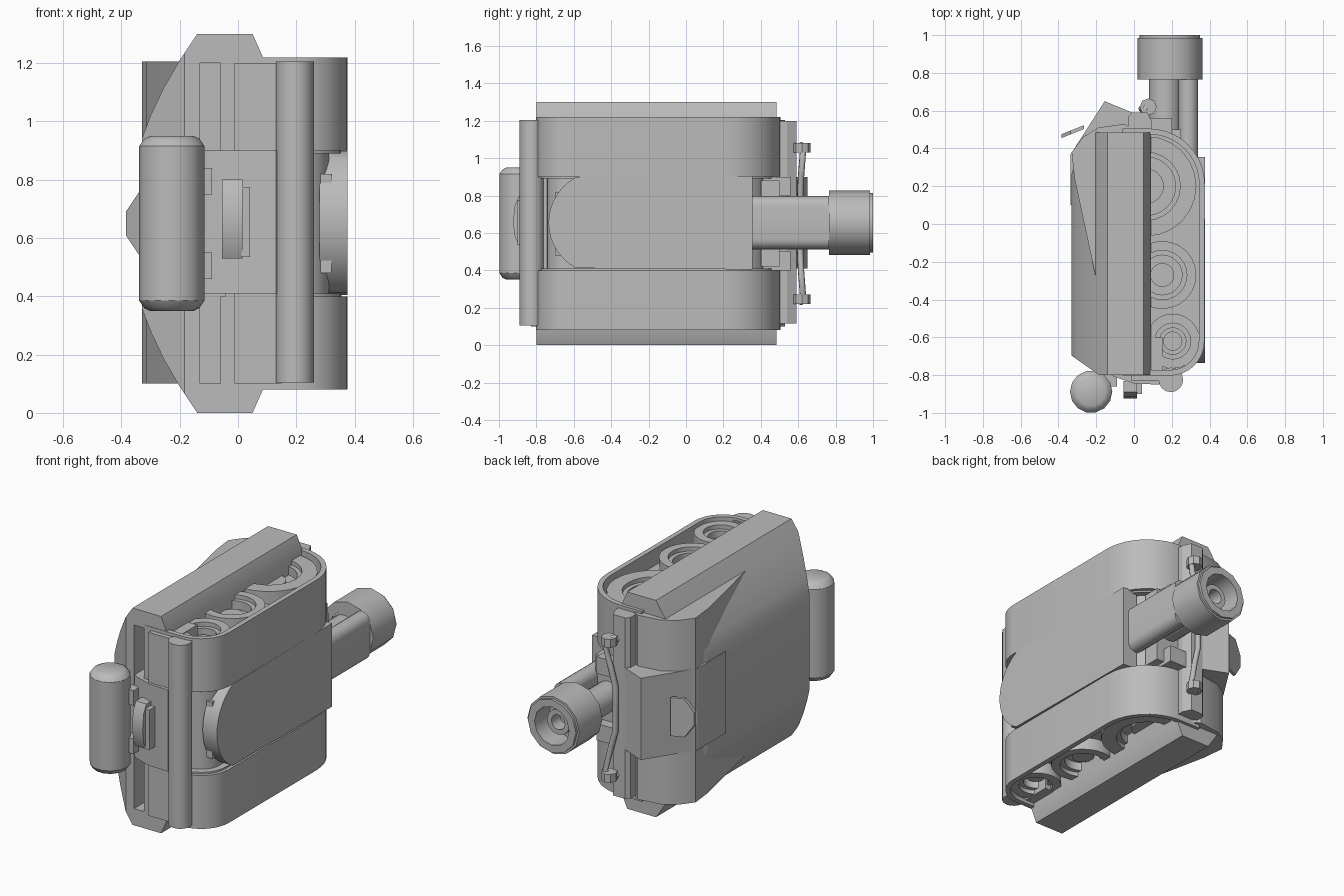
import bpy, bmesh, math
from mathutils import Vector

cube = bpy.data.objects.get("Cube")
if cube:
    bpy.data.objects.remove(cube, do_unlink=True)

grey = bpy.data.materials.new("plain_grey")
grey.use_nodes = True
grey.diffuse_color = (0.5, 0.5, 0.5, 1)
grey.node_tree.nodes["Principled BSDF"].inputs["Base Color"].default_value = (0.5, 0.5, 0.5, 1)

MID = 0.65  # height of the horizontal symmetry plane


def finish(name, bm, smooth=True):
    bmesh.ops.recalc_face_normals(bm, faces=bm.faces)
    me = bpy.data.meshes.new(name)
    bm.to_mesh(me)
    bm.free()
    me.materials.append(grey)
    ob = bpy.data.objects.new(name, me)
    bpy.context.collection.objects.link(ob)
    if smooth:
        bpy.ops.object.select_all(action='DESELECT')
        ob.select_set(True)
        bpy.context.view_layer.objects.active = ob
        bpy.ops.object.shade_smooth_by_angle(angle=math.radians(32))
    return ob


def prism(name, pts, a, b, axis='z', smooth=True):
    """Extrude a 2D outline from a to b along an axis."""
    place = {'z': lambda p, h: (p[0], p[1], h),
             'y': lambda p, h: (p[0], h, p[1]),
             'x': lambda p, h: (h, p[0], p[1])}[axis]
    bm = bmesh.new()
    lo = [bm.verts.new(place(p, a)) for p in pts]
    hi = [bm.verts.new(place(p, b)) for p in pts]
    bm.faces.new(lo)
    bm.faces.new(hi)
    for i in range(len(pts)):
        j = (i + 1) % len(pts)
        bm.faces.new((lo[i], lo[j], hi[j], hi[i]))
    return finish(name, bm, smooth)


def ring(name, outer, inner, a, b, axis='z'):
    """Open wall between two outlines with equal point counts."""
    place = (lambda p, h: (p[0], p[1], h)) if axis == 'z' else (lambda p, h: (p[0], h, p[1]))
    bm = bmesh.new()
    loops = [[bm.verts.new(place(p, h)) for p in o]
             for o, h in ((outer, a), (outer, b), (inner, b), (inner, a))]
    n = len(outer)
    for k in range(4):
        u, v = loops[k], loops[(k + 1) % 4]
        for i in range(n):
            j = (i + 1) % n
            bm.faces.new((u[i], u[j], v[j], v[i]))
    return finish(name, bm)


def box(name, x, y, z):
    return prism(name, [(x[0], y[0]), (x[1], y[0]), (x[1], y[1]), (x[0], y[1])], *z, smooth=False)


def arc(c, r, start, end, n):
    return [(c[0] + r * math.cos(math.radians(start + (end - start) * i / n)),
             c[1] + r * math.sin(math.radians(start + (end - start) * i / n))) for i in range(n + 1)]


def circle(c, r, n=24):
    return arc(c, r, 0, 360, n)[:-1]


def mirrored(z0, z1):
    """A height span and its reflection in the symmetry plane."""
    return (("upper", z0, z1), ("lower", 2 * MID - z1, 2 * MID - z0))


def boolean(ob, cutter, op):
    m = ob.modifiers.new("cut", 'BOOLEAN')
    m.object, m.operation, m.solver = cutter, op, 'EXACT'
    bpy.ops.object.select_all(action='DESELECT')
    ob.select_set(True)
    bpy.context.view_layer.objects.active = ob
    bpy.ops.object.modifier_apply(modifier=m.name)
    bpy.data.objects.remove(cutter, do_unlink=True)


def case_outline(d):
    """Rounded case plan, inset by d."""
    return (arc((0.19, -0.62), 0.183 - d, -90, 0, 8) + arc((0.08, 0.21), 0.295 - d, 0, 90, 10)
            + [(-0.06 + d, 0.505 - d), (-0.06 + d, -0.803 + d)])


# Case ends with a raised rim and nested tubes
tubes = (((0.065, 0.2), 0.265, 0.155), ((0.15, -0.27), 0.18, 0.105), ((0.205, -0.62), 0.145, 0.07))
for tag, z0, z1 in mirrored(0.9, 1.22):
    ring(tag + "_case_wall", case_outline(0), case_outline(0.03), z0, z1)
for tag, z0, z1 in mirrored(0.89, 1.12):
    prism(tag + "_case_floor", case_outline(0.02), z0, z1)
for i, (c, ro, ri) in enumerate(tubes):
    for tag, z0, z1 in mirrored(1.1, 1.195):
        ring(f"{tag}_tube_{i}", circle(c, ro), circle(c, ri + 0.025), z0, z1)
    for tag, z0, z1 in mirrored(1.1, 1.17):
        ring(f"{tag}_tube_lining_{i}", circle(c, ri + 0.03), circle(c, ri), z0, z1)
    for tag, z0, z1 in mirrored(1.1, 1.14):
        prism(f"{tag}_tube_bridge_{i}", circle(c, ro * 0.35), z0, z1)

# Middle core and the side panel with its bulging front edge
prism("middle_core", case_outline(0.06), 0.41, 0.9)
prism("side_panel", [(0.355, 0.405), (0.355, 0.905)] + arc((-0.46, 0.655), 0.275, 118, 242, 14),
      0.28, 0.375, 'x')
for tag, z0, z1 in mirrored(0.75, 0.82):
    box(tag + "_recess_tab", (0.25, 0.32), (-0.7, -0.6), (z0, z1))

# Tall shell with sloping top and bottom
half = [(0.09, 1.21), (0.05, 1.3), (-0.14, 1.3), (-0.2, 1.21), (-0.255, 1.115), (-0.3, 1.02), (-0.33, 0.94)]
shell = prism("shell", half + [(x, 2 * MID - z) for x, z in reversed(half)], -0.8, 0.485, 'y')
plan = prism("shell_plan", [(-0.34, -0.69), (-0.17, -0.81), (0.2, -0.81), (0.2, 0.5),
                            (-0.2, 0.5), (-0.28, 0.4), (-0.34, 0.24)], -0.1, 1.4, smooth=False)
boolean(shell, plan, 'INTERSECT')
boolean(shell, box("slot", (-0.13, 0), (-1, -0.68), (0.1, 1.2)), 'DIFFERENCE')

# Back corner wedge, full height, and the larger middle block
prism("back_corner", [(-0.19, -0.34), (-0.315, 0.24), (-0.33, 0.38), (-0.27, 0.46), (-0.19, 0.51),
                      (-0.05, 0.53), (0, 0.5), (0, 0.1)], 0.1, 1.205)
prism("back_block", [(-0.335, 0.1), (-0.335, 0.37), (-0.155, 0.65), (-0.01, 0.59), (0.06, 0.5), (0, 0.1)],
      0.41, 0.9, smooth=False)
clip = prism("back_clip", [(-0.385, 0.61), (-0.385, 0.69), (-0.335, 0.765), (-0.265, 0.765),
                           (-0.265, 0.535), (-0.335, 0.535)], 0.455, 0.475, 'y', False)
for v in clip.data.vertices:
    v.co.y += (v.co.x + 0.385) * 0.4

# Front: wrap band, strips, corner column, latch
prism("front_band", [(-0.2, -0.76), (-0.1, -0.81), (0.0, -0.845), (0.13, -0.85), (0.2, -0.8),
                     (0.2, -0.6), (-0.2, -0.6)], 0.41, 0.9)
for tag, z0, z1 in mirrored(0.89, 1.2):
    box(tag + "_slot_strip", (-0.045, -0.012), (-0.8, -0.67), (z0, z1))
    box(tag + "_front_cheek", (-0.012, 0.15), (-0.83, -0.6), (z0, z1))
prism("corner_column", circle((0.195, -0.825), 0.065, 16), 0.105, 1.205)
prism("latch", [(-0.83, 0.53), (-0.89, 0.53), (-0.915, 0.58), (-0.925, 0.66), (-0.915, 0.75),
                (-0.89, 0.8), (-0.83, 0.8)], -0.055, 0.015, 'x')
box("latch_side", (0.01, 0.042), (-0.9, -0.82), (0.535, 0.775))

# Pill canister and its brackets
bm = bmesh.new()
loops = []
for z, r in ((0.35, 0.075), (0.36, 0.095), (0.385, 0.112), (0.915, 0.112), (0.94, 0.095), (0.95, 0.075)):
    loops.append([bm.verts.new((x, y, z)) for x, y in circle((-0.227, -0.888), r, 14)])
for u, v in zip(loops, loops[1:]):
    for i in range(14):
        j = (i + 1) % 14
        bm.faces.new((u[i], u[j], v[j], v[i]))
bm.faces.new(loops[0])
bm.faces.new(loops[-1])
finish("canister", bm)
for tag, z0, z1 in mirrored(0.75, 0.84):
    box(tag + "_canister_bracket", (-0.2, -0.09), (-0.86, -0.74), (z0, z1))

# Rear nozzle: two pipes and a hollow socket
C = (0.19, 0.655)
prism("round_pipe", circle((0.165, 0.655), 0.085, 16), 0.3, 0.8, 'y')
prism("flat_pipe", arc((0.288, 0.745), 0.052, 0, 180, 8) + arc((0.288, 0.565), 0.052, 180, 360, 8),
      0.3, 0.765, 'y')
ring("socket", circle(C, 0.172, 12), circle(C, 0.115, 12), 0.765, 0.985, 'y')
ring("socket_lip", circle(C, 0.16, 12), circle(C, 0.115, 12), 0.98, 1.0, 'y')
prism("socket_floor", circle(C, 0.15, 12), 0.77, 0.86, 'y')
ring("socket_insert", circle(C, 0.075, 12), circle(C, 0.045, 12), 0.85, 0.94, 'y')
for tag, z0, z1 in mirrored(0.8, 0.9):
    box(tag + "_pipe_mount", (-0.02, 0.2), (0.4, 0.56), (z0, z1))
box("pipe_mount_plate", (0.0, 0.25), (0.4, 0.5), (0.42, 0.88))

# Back rail with a bowed wire handle
prism("back_rail", [(-0.03, 0.48), (-0.03, 0.57), (-0.01, 0.59), (0.07, 0.59), (0.095, 0.54), (0.095, 0.48)],
      0.115, 1.2, smooth=False)
curve = bpy.data.curves.new("wire_handle", 'CURVE')
curve.dimensions = '3D'
curve.bevel_depth = 0.017
curve.bevel_resolution = 2
curve.use_fill_caps = True
spline = curve.splines.new('POLY')
path = [(0.04, 0.57, 1.05), (0.06, 0.615, 1.07), (0.1, 0.625, 1.03), (0.07, 0.615, 0.9), (0.04, 0.61, 0.78)]
path += [(x, y, 2 * MID - z) for x, y, z in reversed(path)]
spline.points.add(len(path) - 1)
for p, co in zip(spline.points, path):
    p.co = (*co, 1)
curve.materials.append(grey)
handle = bpy.data.objects.new("wire_handle", curve)
bpy.context.collection.objects.link(handle)
bpy.ops.object.select_all(action='DESELECT')
handle.select_set(True)
bpy.context.view_layer.objects.active = handle
bpy.ops.object.convert(target='MESH')
for tag, z0, z1 in mirrored(1.03, 1.08):
    prism(tag + "_handle_knob", circle((0.075, 0.62), 0.045, 8), z0, z1)
